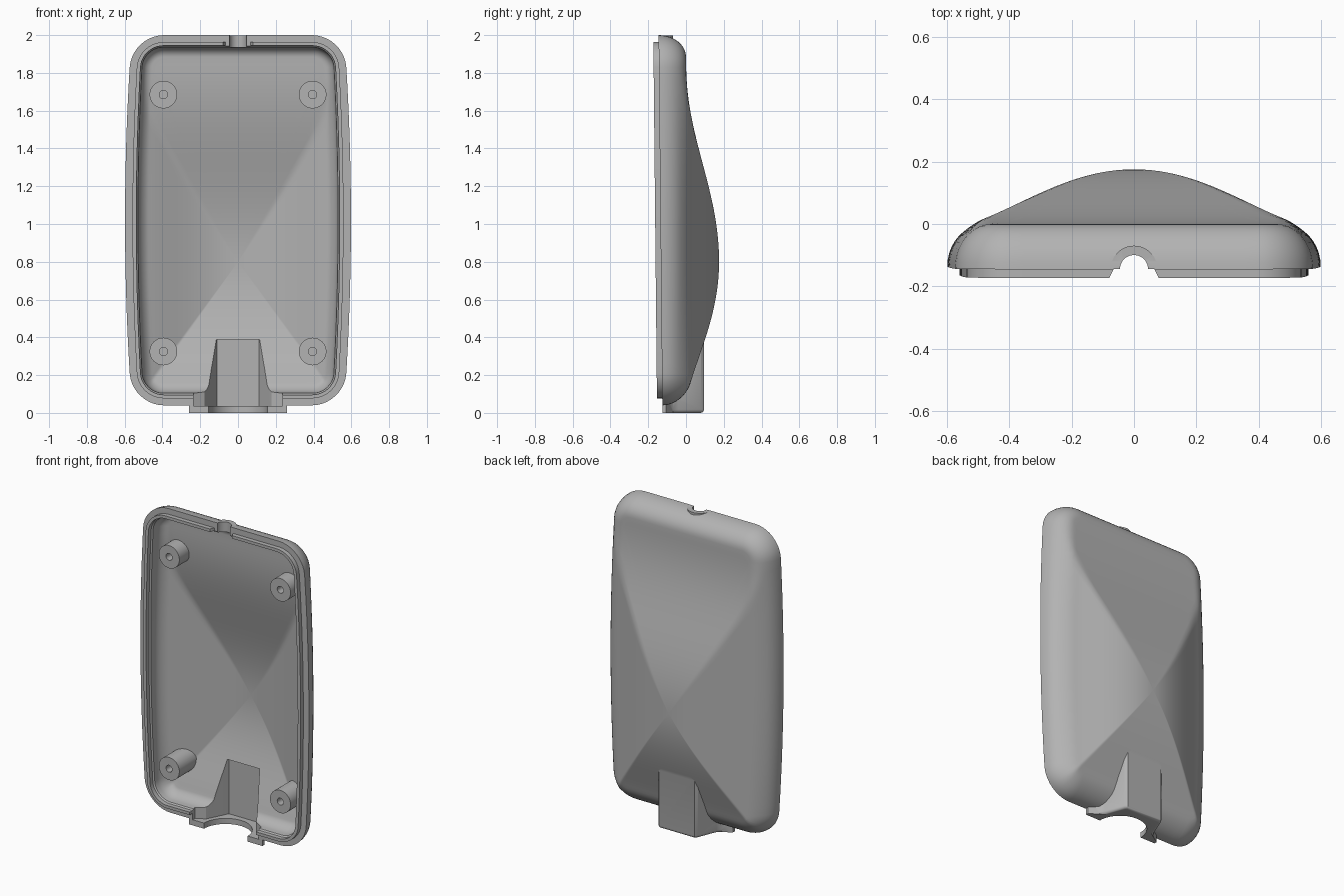
import bpy, bmesh, math

cube = bpy.data.objects.get("Cube")
if cube:
    bpy.data.objects.remove(cube)

PEAK_Z = 0.8      # height of the highest point of the domed back
FILLET = 0.115    # rounding between side wall and back
BACK = 0.175      # dome height


def lerp(a, b, t):
    return a + (b - a) * t


def rim(z):
    """Depth of the slightly tilted parting plane."""
    return -0.125 - 0.01 * z


def dome(x, z):
    """Back bulge: two crossed arched profiles meeting at diagonal creases."""
    def arch(u, power):
        return BACK * max(0.0, 1 - u * u) ** power
    across = arch(x / 0.55, 1.6)
    h = z - PEAK_Z
    along = arch(h / 1.08, 2.6) if h > 0 else arch(h / 0.76, 1.6)
    return min(across, along)


def outline(d):
    """Rounded rectangle with bowed sides, inset by d."""
    hw, hz, mid, r = 0.562, 0.98, 1.02, 0.17
    corners = []
    for i, (sx, sz) in enumerate([(1, 1), (-1, 1), (-1, -1), (1, -1)]):
        arc = []
        for k in range(11):
            a = math.pi / 2 * (i + k / 10)
            arc.append((sx * (hw - r) + (r - d) * math.cos(a),
                        mid + sz * (hz - r) + (r - d) * math.sin(a)))
        corners.append(arc)
    pts = []
    for i, arc in enumerate(corners):
        pts += arc
        nxt, n = corners[(i + 1) % 4][0], (20, 30)[i % 2]
        pts += [(lerp(arc[-1][0], nxt[0], k / n), lerp(arc[-1][1], nxt[1], k / n))
                for k in range(1, n)]
    return [(x * (1 + 0.064 * (1 - ((z - mid) / hz) ** 2)), z) for x, z in pts]


def make_object(name, bm):
    bmesh.ops.recalc_face_normals(bm, faces=bm.faces)
    mesh = bpy.data.meshes.new(name)
    bm.to_mesh(mesh)
    bm.free()
    obj = bpy.data.objects.new(name, mesh)
    bpy.context.collection.objects.link(obj)
    return obj


def shell_solid(name, start, inset, wall, radius, floor):
    """Closed tray volume: start rings, rounded edge, then the domed back."""
    rings = list(start)
    for k in range(0 if wall else 1, 11):
        a = math.pi / 2 * k / 10
        ring = []
        for x, z in outline(inset + radius * (1 - math.cos(a))):
            base = wall if wall else rim(z)
            ring.append((x, lerp(base, floor, math.sin(a)) + dome(x, z) * math.sin(a), z))
        rings.append(ring)
    last = outline(inset + radius)
    steps = 30
    for k in range(1, steps):
        t = 1 - k / steps
        pts = [(x * t, lerp(PEAK_Z, z, t)) for x, z in last]
        rings.append([(x, floor + dome(x, z), z) for x, z in pts])
    bm = bmesh.new()
    loops = [[bm.verts.new(p) for p in ring] for ring in rings]
    n = len(last)
    bm.faces.new(loops[0])
    for a, b in zip(loops, loops[1:]):
        for i in range(n):
            j = (i + 1) % n
            bm.faces.new((a[i], a[j], b[j], b[i]))
    tip = bm.verts.new((0, floor + BACK, PEAK_Z))
    for i in range(n):
        bm.faces.new((loops[-1][i], loops[-1][(i + 1) % n], tip))
    return make_object(name, bm)


def prism(name, pts, lo, hi, axis="z", soften=0):
    """Extrude a 2D profile along z (profile x,y) or along y (profile x,z)."""
    def place(p, h):
        return (p[0], p[1], h) if axis == "z" else (p[0], h, p[1])
    bm = bmesh.new()
    a = [bm.verts.new(place(p, lo)) for p in pts]
    b = [bm.verts.new(place(p, hi)) for p in pts]
    bm.faces.new(a)
    bm.faces.new(b)
    for i in range(len(pts)):
        j = (i + 1) % len(pts)
        bm.faces.new((a[i], a[j], b[j], b[i]))
    if soften:
        bmesh.ops.recalc_face_normals(bm, faces=bm.faces)
        edges = [e for e in bm.edges
                 if all(v.co.z < 0.001 and v.co.y > -0.09 for v in e.verts)]
        bmesh.ops.bevel(bm, geom=edges, offset=soften, segments=4,
                        profile=0.5, affect="EDGES")
    return make_object(name, bm)


def circle(cx, cy, r, n=40, sweep=2 * math.pi):
    m = n if sweep > 6 else n + 1
    return [(cx + r * math.cos(sweep * i / n), cy + r * math.sin(sweep * i / n))
            for i in range(m)]


def mirrored(half):
    return half + [(-x, y) for x, y in reversed(half)]


def combine(target, tool, operation):
    tool.hide_render = True
    mod = target.modifiers.new("combine", "BOOLEAN")
    mod.operation, mod.object, mod.solver = operation, tool, "EXACT"
    bpy.context.view_layer.objects.active = target
    bpy.ops.object.modifier_apply(modifier=mod.name)
    bpy.data.objects.remove(tool)


# Outer tray with the stepped locating lip
lip = outline(0.037)
body = shell_solid("housing_half", [
    [(x, rim(z) - 0.028, z) for x, z in lip],
    [(x, rim(z), z) for x, z in lip],
    [(x, rim(z), z) for x, z in outline(0)],
], 0, None, FILLET, 0.0)

# Flared cable entry at the bottom and collar at the top
boss = mirrored([(0.26, -0.124), (0.26, -0.105), (0.205, -0.07), (0.188, -0.04),
                 (0.14, 0.08), (0.126, 0.095)])
combine(body, prism("cable_entry", boss, 0, 0.39, soften=0.018), "UNION")
collar = circle(0, -0.1445, 0.075, 32, math.pi)
combine(body, prism("top_collar", collar, 1.9, 1.998), "UNION")

# Cavity, leaving four screw posts standing
cavity = shell_solid("cavity", [
    [(x, -0.3, z) for x, z in outline(0.056)],
    [(x, rim(z), z) for x, z in outline(0.056)],
    [(x, rim(z) + 0.008, z) for x, z in outline(0.064)],
], 0.066, -0.1, 0.05, -0.045)
posts = [(s * 0.395, z) for s in (-1, 1) for z in (0.325, 1.685)]
for x, z in posts:
    combine(cavity, prism("screw_post", circle(x, z, 0.073), -0.135, 0.3, "y"),
            "DIFFERENCE")
combine(body, cavity, "DIFFERENCE")
for x, z in posts:
    combine(body, prism("screw_hole", circle(x, z, 0.022, 24), -0.3, -0.06, "y"),
            "DIFFERENCE")

# Recessed cable channel and its round opening
channel = mirrored([(0.235, -0.3), (0.235, -0.1), (0.178, -0.07), (0.162, -0.04),
                    (0.11, 0.065)])
combine(body, prism("channel", channel, 0.036, 0.388), "DIFFERENCE")
combine(body, prism("cable_opening", circle(0, -0.125, 0.155, 64), -0.1, 0.06),
        "DIFFERENCE")

# Notch through the top wall and lip
notch = mirrored([(0.082, -0.3), (0.082, -0.178), (0.065, -0.144)])
combine(body, prism("lip_notch", notch, 1.9, 2.1), "DIFFERENCE")
combine(body, prism("top_hole", circle(0, -0.1445, 0.045), 1.85, 2.1), "DIFFERENCE")

# Plain grey plastic
grey = bpy.data.materials.new("grey_plastic")
grey.use_nodes = True
colour = (0.45, 0.45, 0.45, 1)
grey.diffuse_color = colour
grey.node_tree.nodes["Principled BSDF"].inputs["Base Color"].default_value = colour
body.data.materials.clear()
body.data.materials.append(grey)

bpy.ops.object.select_all(action="DESELECT")
body.select_set(True)
bpy.context.view_layer.objects.active = body
bpy.ops.object.shade_smooth_by_angle(angle=math.radians(30))
